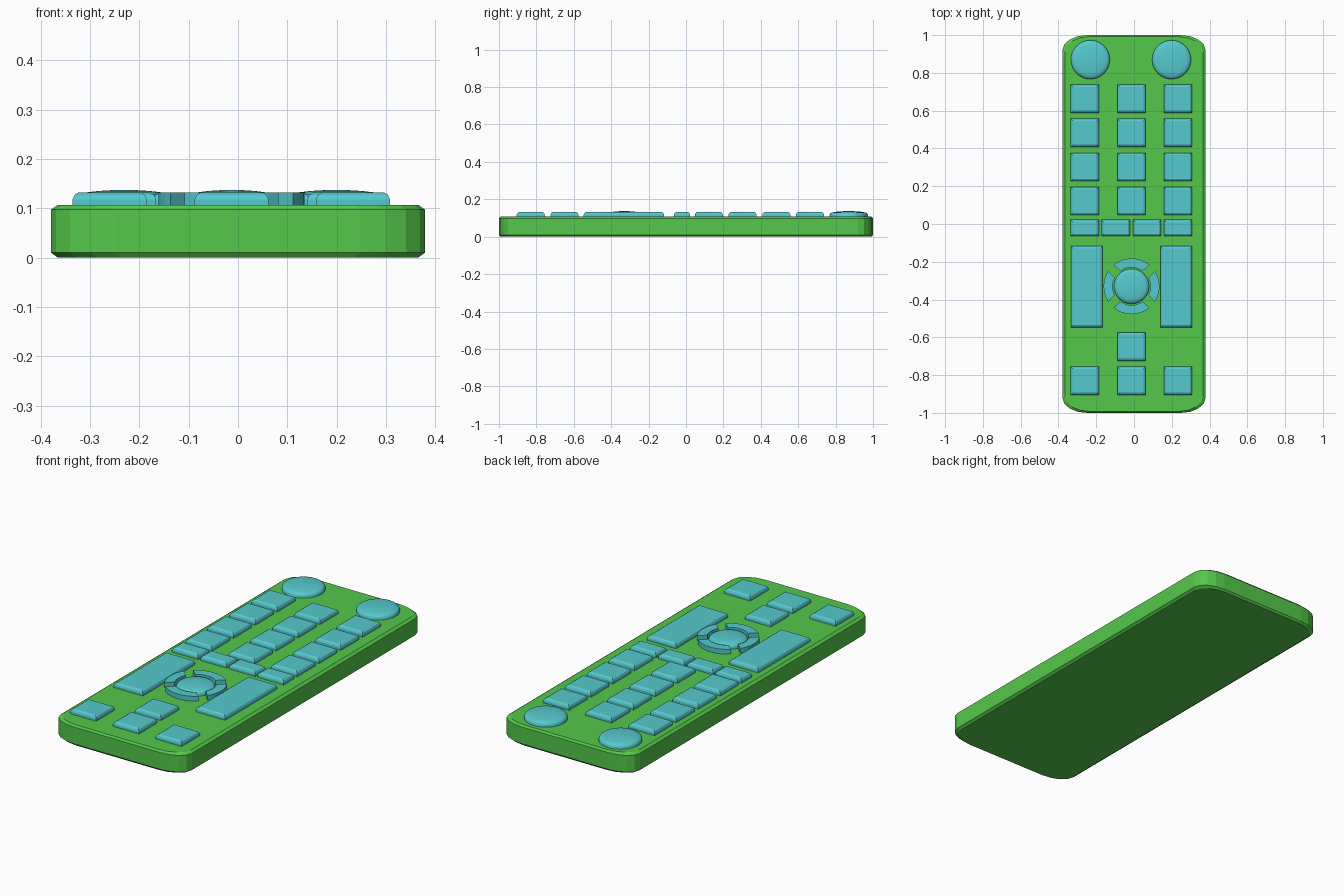
import bpy, bmesh
from math import sin, cos, pi, radians

if "Cube" in bpy.data.objects:
    bpy.data.objects.remove(bpy.data.objects["Cube"])


def material(name, color):
    m = bpy.data.materials.new(name)
    m.diffuse_color = color
    m.use_nodes = True
    m.node_tree.nodes["Principled BSDF"].inputs["Base Color"].default_value = m.diffuse_color
    return m


GREEN = material("case_green", (0.09, 0.58, 0.07, 1))
CYAN = material("button_cyan", (0.09, 0.59, 0.61, 1))


def loft(name, rings, mat, smooth=False):
    """Skin a stack of equal-length rings and cap both ends."""
    bm = bmesh.new()
    loops = [[bm.verts.new(p) for p in ring] for ring in rings]
    n = len(loops[0])
    for a, b in zip(loops, loops[1:]):
        for i in range(n):
            j = (i + 1) % n
            bm.faces.new((a[i], a[j], b[j], b[i]))
    bm.faces.new(loops[0][::-1])
    bm.faces.new(loops[-1])
    bmesh.ops.recalc_face_normals(bm, faces=bm.faces)
    me = bpy.data.meshes.new(name)
    bm.to_mesh(me)
    bm.free()
    me.materials.append(mat)
    ob = bpy.data.objects.new(name, me)
    bpy.context.collection.objects.link(ob)
    if smooth:
        bpy.ops.object.select_all(action='DESELECT')
        bpy.context.view_layer.objects.active = ob
        ob.select_set(True)
        bpy.ops.object.shade_smooth_by_angle(angle=radians(30))
    return ob


def case_ring(ix, iy, z):
    """Rounded rectangle with slightly elliptical corners, inset by ix, iy."""
    hx, hy, rx, ry, seg = 0.379 - ix, 1.0 - iy, 0.13, 0.08, 4
    pts = []
    for q, (sx, sy) in enumerate(((1, 1), (-1, 1), (-1, -1), (1, -1))):
        for k in range(seg + 1):
            a = (q + k / seg) * pi / 2
            pts.append((sx * (hx - rx) + rx * cos(a), sy * (hy - ry) + ry * sin(a), z))
    return pts


def key(name, x, y, w, h):
    """Rectangular key with a softened top edge."""
    rings = []
    for inset, z in ((0, 0.095), (0, 0.118), (0.004, 0.127), (0.012, 0.132)):
        a, b = w / 2 - inset, h / 2 - inset
        rings.append([(x - a, y - b, z), (x + a, y - b, z), (x + a, y + b, z), (x - a, y + b, z)])
    loft(name, rings, CYAN)


def dome(name, x, y, r):
    """Round button with a shallow domed top."""
    profile = ((1, 0.095), (1, 0.116), (0.97, 0.123), (0.9, 0.1285), (0.75, 0.132),
               (0.5, 0.135), (0.25, 0.1365), (0.05, 0.137))
    n = 40
    loft(name, [[(x + r * f * cos(2 * pi * i / n), y + r * f * sin(2 * pi * i / n), z)
                 for i in range(n)] for f, z in profile], CYAN, True)


def arc_key(name, x, y, mid, half_out, half_in, r_in, r_out):
    """Curved direction key around the centre button."""
    n = 8
    ts = [-1 + 2 * i / n for i in range(n + 1)]
    outline = [(r_out, mid + half_out * t) for t in ts]
    outline += [(r_in, mid + half_in * t) for t in reversed(ts)]
    loft(name, [[(x + r * cos(radians(a)), y + r * sin(radians(a)), z) for r, a in outline]
                for z in (0.095, 0.132)], CYAN)


# Case
loft("case", [case_ring(0.014, 0.008, 0), case_ring(0, 0, 0.01),
              case_ring(0, 0, 0.097), case_ring(0.014, 0.008, 0.107)], GREEN)

# Square keys
COLS = (-0.26, -0.013, 0.233)
for y in (0.663, 0.483, 0.302, 0.122, -0.83):
    for x in COLS:
        key("square_key", x, y, 0.15, 0.15)
key("square_key", -0.013, -0.649, 0.15, 0.15)

# Narrow keys
for x in (-0.26, -0.096, 0.069, 0.233):
    key("narrow_key", x, -0.021, 0.15, 0.087)

# Long rocker keys
for x in (-0.25, 0.224):
    key("rocker_key", x, -0.332, 0.168, 0.43)

# Round buttons
for x in (-0.231, 0.199):
    dome("corner_button", x, 0.87, 0.103)
dome("centre_button", -0.013, -0.33, 0.093)

# Direction keys
for i in range(4):
    half_out, half_in = ((33, 27), (40, 36))[i % 2]
    arc_key("direction_key", -0.013, -0.33, 90 * i, half_out, half_in, 0.1, 0.148)
